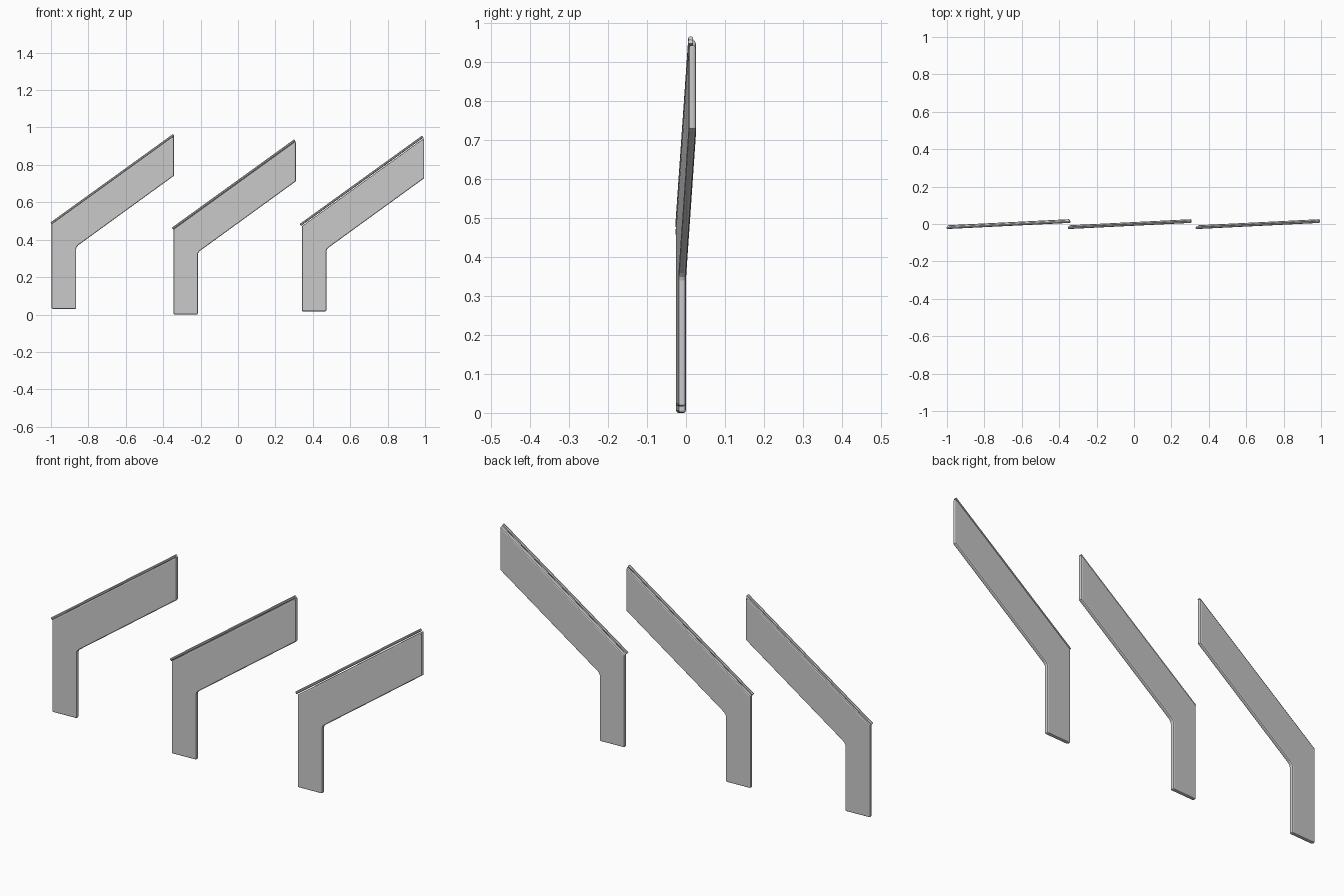
import bpy, bmesh, math
from mathutils import Vector, Matrix

if "Cube" in bpy.data.objects:
    bpy.data.objects.remove(bpy.data.objects["Cube"])

W = 0.655          # panel length along x
T = 0.019          # panel thickness
YAW = math.atan(0.05)
# bent panel outline (x, z), with a small chamfer in the inner elbow
OUTLINE = [(0, 0), (0.131, 0), (0.131, 0.322), (0.134, 0.331), (0.143, 0.341),
           (W, 0.712), (W, 0.927), (0, 0.455)]


def finish(bm, name, mat):
    bmesh.ops.recalc_face_normals(bm, faces=bm.faces)
    me = bpy.data.meshes.new(name)
    bm.to_mesh(me)
    bm.free()
    ob = bpy.data.objects.new(name, me)
    bpy.context.collection.objects.link(ob)
    ob.matrix_world = mat
    return ob


def panel(name, mat):
    # extruded outline with rounded rims
    bm = bmesh.new()
    face = bm.faces.new([bm.verts.new((x - W / 2, -T / 2, z)) for x, z in OUTLINE])
    ext = bmesh.ops.extrude_face_region(bm, geom=[face])
    verts = [v for v in ext["geom"] if isinstance(v, bmesh.types.BMVert)]
    bmesh.ops.translate(bm, verts=verts, vec=(0, T, 0))
    ob = finish(bm, name, mat)
    bev = ob.modifiers.new("rim", "BEVEL")
    bev.width, bev.segments = 0.006, 2
    bev.limit_method = "ANGLE"
    bev.angle_limit = math.radians(60)


def rail(name, mat, shift, lift):
    # thin eight-sided rod lying along the sloping top edge
    a = Vector((-W / 2 + shift, -0.004, 0.455 + lift + shift * 0.72))
    b = Vector((W / 2 + shift, -0.004, 0.927 + lift + shift * 0.72))
    d = b - a
    rot = d.to_track_quat("Z", "Y").to_matrix().to_4x4()
    bm = bmesh.new()
    bmesh.ops.create_cone(bm, cap_ends=True, segments=8, radius1=0.0068, radius2=0.0068,
                          depth=d.length, matrix=Matrix.Translation((a + b) / 2) @ rot
                          @ Matrix.Rotation(math.pi / 8, 4, "Z"))
    finish(bm, name, mat)


# left x, base z, rail shift along the slope, rail height above the edge
PLACES = [(-0.997, 0.03, -0.002, 0.004),
          (-0.346, 0.0045, -0.005, 0.008),
          (0.341, 0.017, -0.008, 0.013)]
for i, (x, z, shift, lift) in enumerate(PLACES, 1):
    if i == 2:
        z = 0.0
    m = Matrix.Translation((x + W / 2, 0, z)) @ Matrix.Rotation(YAW, 4, "Z")
    panel(f"bent_panel_{i}", m)
    rail(f"top_rail_{i}", m, shift, lift)
